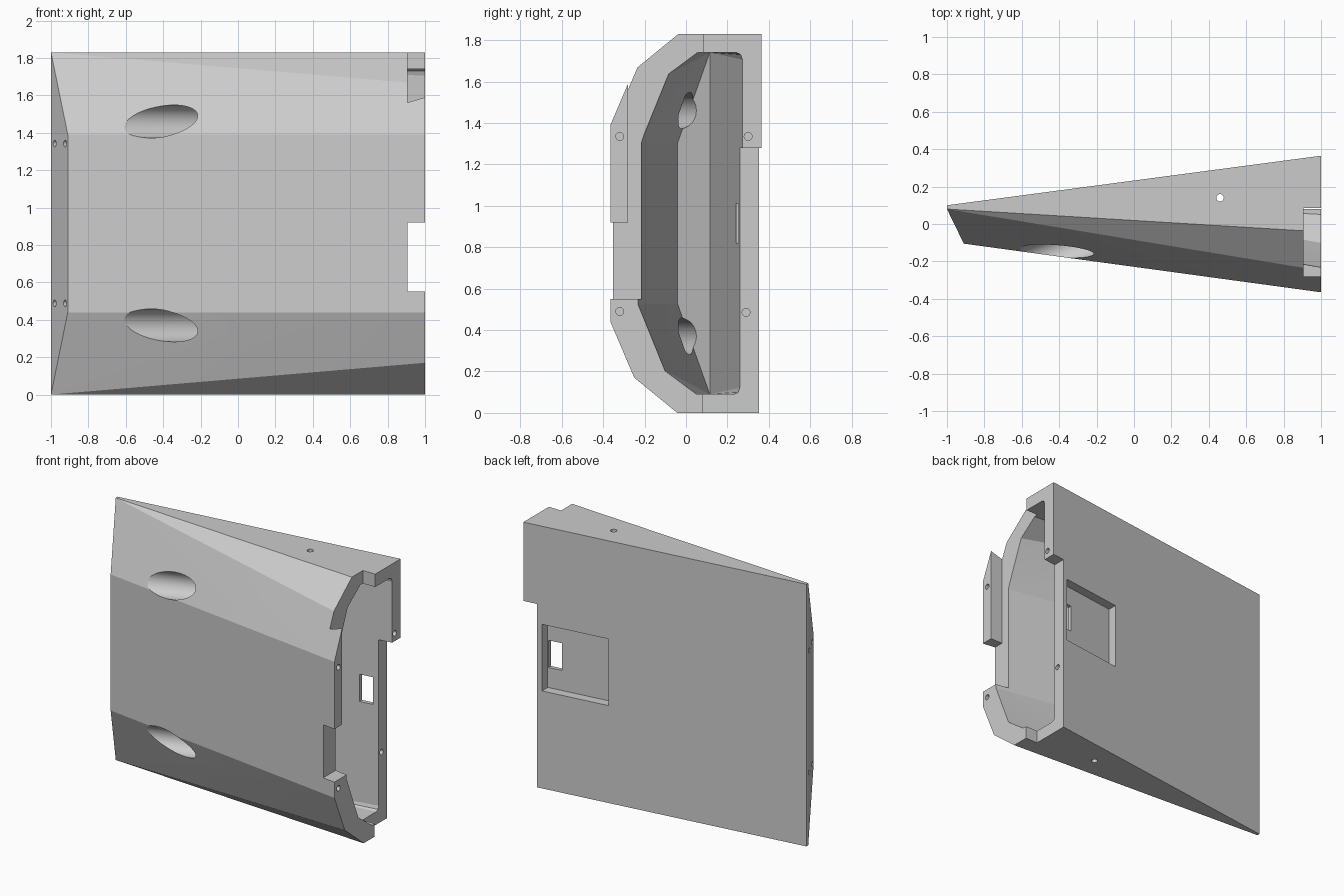
import bpy, bmesh, math
from mathutils import Vector

cube = bpy.data.objects.get("Cube")
if cube:
    bpy.data.objects.remove(cube, do_unlink=True)

H = 1.83  # overall height

grey = bpy.data.materials.new("plain grey")
grey.use_nodes = True
colour = (0.6, 0.6, 0.6, 1)
grey.diffuse_color = colour
grey.node_tree.nodes["Principled BSDF"].inputs["Base Color"].default_value = colour


def finish(name, bm):
    bmesh.ops.recalc_face_normals(bm, faces=bm.faces)
    mesh = bpy.data.meshes.new(name)
    bm.to_mesh(mesh)
    bm.free()
    obj = bpy.data.objects.new(name, mesh)
    bpy.context.collection.objects.link(obj)
    mesh.materials.append(grey)
    return obj


def hull(name, points):
    """Convex solid around the given points."""
    bm = bmesh.new()
    for p in points:
        bm.verts.new(p)
    bmesh.ops.convex_hull(bm, input=bm.verts)
    bmesh.ops.dissolve_limit(bm, angle_limit=math.radians(1),
                             verts=bm.verts, edges=bm.edges)
    return finish(name, bm)


def mirrored(points):
    """Lower-half points plus their copies in the upper half."""
    return points + [(x, y, H - z) for x, y, z in points]


def box(name, xs, ys, zs):
    return hull(name, [(x, y, z) for x in xs for y in ys for z in zs])


def rod(name, start, end, radius, sides=24):
    start, end = Vector(start), Vector(end)
    bm = bmesh.new()
    bmesh.ops.create_cone(bm, cap_ends=True, segments=sides, radius1=radius,
                          radius2=radius, depth=(end - start).length)
    turn = (end - start).to_track_quat('Z', 'Y').to_matrix()
    bmesh.ops.rotate(bm, matrix=turn, verts=bm.verts)
    bmesh.ops.translate(bm, vec=(start + end) / 2, verts=bm.verts)
    return finish(name, bm)


def back(x):
    return 0.1 + 0.1325 * (x + 1)


def back_block(name, xs, deep, zs):
    """Block that follows the sloping back, sunk to the given depth."""
    return hull(name, [(x, back(x) + d, z) for x in xs for d in (-deep, 0.1) for z in zs])


# Wedge-shaped outer shell
shell = hull("wedge_housing", mirrored([
    (-1, 0.08, 0), (-1, 0.1, 0), (-0.91, -0.105, 0.44),
    (1, -0.365, 0.44), (1, -0.25, 0.17), (1, -0.042, 0), (1, 0.365, 0)]))

# Tapered cavity, open at the wide end
cutters = [hull("cavity_cutter", mirrored([
    (-0.17, 0.115, 0.09), (-0.1, -0.04, 0.525),
    (1.02, -0.235, 0.525), (1.02, -0.105, 0.205), (1.02, 0.05, 0.09),
    (1.02, 0.245, 0.09), (1.02, 0.266, 0.1), (1.02, 0.275, 0.125)]))]

# Stepped rim that leaves three interlocking tabs
rim = (0.905, 1.2)
cutters += [
    box("back_rim_cutter", rim, (0.08, 0.6), (-0.2, 1.28)),
    box("front_rim_cutter", rim, (-0.6, 0.09), (0.55, 0.92)),
    box("top_rim_cutter", rim, (-0.28, 0.085), (0.91, 2.1)),
]

# Recess and window in the back
cutters += [
    back_block("recess_cutter", (0.40, 0.87), 0.065, (0.68, 1.145)),
    back_block("window_cutter", (0.77, 0.865), 0.16, (0.82, 1.01)),
]

# Oblique round ports through the front slopes
for z in (0.37, H - 0.37):
    cutters.append(rod("port_cutter", (-0.94, -0.343, z), (0.1, 0.046, z), 0.088, 48))

# Small pin holes: rim, narrow end, and top to bottom
for x, y, z in ((1, -0.32, 1.335), (1, -0.32, 0.49),
                (1, 0.3, 1.335), (0.905, 0.29, 0.485)):
    cutters.append(rod("rim_pin_cutter", (x - 0.12, y, z), (x + 0.1, y, z), 0.019))
inward = Vector((0.9, 0.44, 0))
for x, y in ((-0.98, 0.04), (-0.925, -0.075)):
    for z in (0.488, 1.342):
        p = Vector((x, y, z))
        reach = 0.04 if y > 0 else 0.1
        cutters.append(rod("end_pin_cutter", p - inward * 0.05, p + inward * reach, 0.018))
cutters.append(rod("through_pin_cutter", (0.46, 0.14, -0.1), (0.46, 0.14, H + 0.1), 0.02))

# Carve everything out of the shell
bpy.context.view_layer.objects.active = shell
for cutter in cutters:
    cutter.hide_render = True
    mod = shell.modifiers.new(cutter.name, 'BOOLEAN')
    mod.operation = 'DIFFERENCE'
    mod.solver = 'EXACT'
    mod.object = cutter
    bpy.ops.object.modifier_apply(modifier=mod.name)
    bpy.data.objects.remove(cutter, do_unlink=True)

# Smooth only the round bores
bpy.ops.object.select_all(action='DESELECT')
shell.select_set(True)
bpy.ops.object.shade_smooth_by_angle(angle=math.radians(16))
